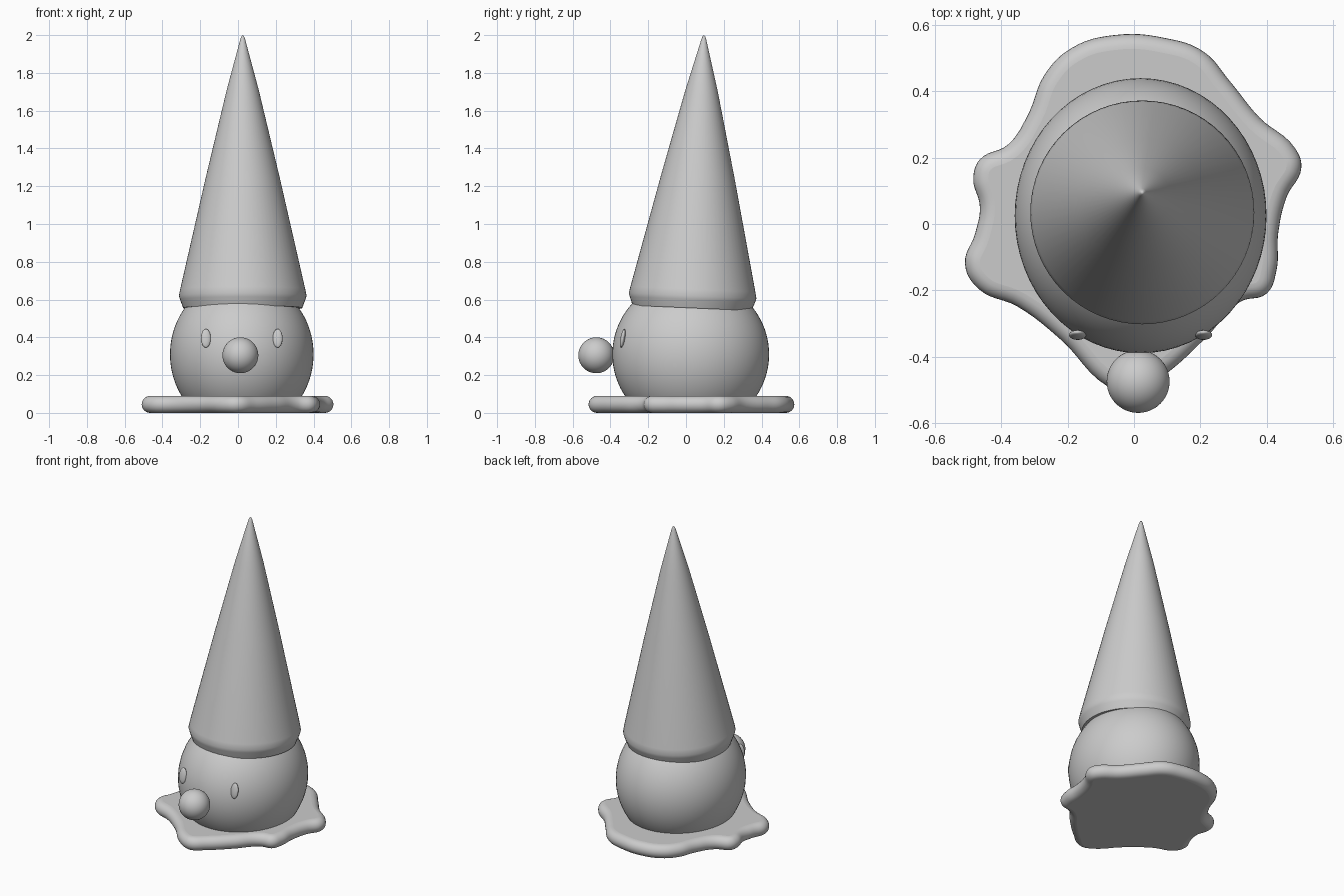
import bpy, bmesh, math
from mathutils import Vector

if "Cube" in bpy.data.objects:
    bpy.data.objects.remove(bpy.data.objects["Cube"])


def ellipsoid(name, loc, radii, rot_x=0, segs=48, rings=32):
    bpy.ops.mesh.primitive_uv_sphere_add(segments=segs, ring_count=rings, radius=1,
                                         location=loc, rotation=(rot_x, 0, 0))
    ob = bpy.context.object
    ob.name = name
    ob.scale = radii
    bpy.ops.object.transform_apply(location=False, rotation=False, scale=True)
    bpy.ops.object.shade_smooth()
    return ob


def lathe(name, profile, loc, rot_x, segs=64):
    # spin a (radius, height) profile around z; zero radius closes the end
    bm = bmesh.new()
    rings = []
    for r, z in profile:
        if r == 0:
            rings.append([bm.verts.new((0, 0, z))] * segs)
        else:
            rings.append([bm.verts.new((r * math.cos(2 * math.pi * i / segs),
                                        r * math.sin(2 * math.pi * i / segs), z))
                          for i in range(segs)])
    for a, b in zip(rings, rings[1:]):
        for i in range(segs):
            j = (i + 1) % segs
            bm.faces.new(list(dict.fromkeys((a[i], a[j], b[j], b[i]))))
    bmesh.ops.recalc_face_normals(bm, faces=bm.faces)
    me = bpy.data.meshes.new(name)
    bm.to_mesh(me)
    bm.free()
    ob = bpy.data.objects.new(name, me)
    bpy.context.collection.objects.link(ob)
    ob.location = loc
    ob.rotation_euler.x = rot_x
    bpy.ops.object.select_all(action='DESELECT')
    ob.select_set(True)
    bpy.context.view_layer.objects.active = ob
    bpy.ops.object.shade_smooth_by_angle(angle=math.radians(40))
    return ob


# round body, flattened underneath where it sits in the base
body = ellipsoid("body", (0.02, 0.025, 0.31), (0.38, 0.415, 0.405), segs=64, rings=48)
for v in body.data.vertices:
    v.co.z = max(v.co.z, -0.27)

# nose and the mirrored pair of eyes
ellipsoid("nose", (0.0125, -0.475, 0.305), (0.095, 0.095, 0.095))
for side, label in ((-1, "left"), (1, "right")):
    ellipsoid("eye_" + label, (0.02 + side * 0.19, -0.335, 0.395),
              (0.026, 0.012, 0.05), rot_x=math.radians(-10), segs=24, rings=16)

# tall pointed hat, leaning slightly backwards
lathe("hat", [(0, -0.065), (0.315, -0.065), (0.332, -0.02), (0.338, 0.0), (0.331, 0.035),
              (0.195, 0.63), (0.085, 1.09), (0.012, 1.362), (0.006, 1.376), (0, 1.381)],
      (0.025, 0.035, 0.62), math.radians(-2.5))

# wavy rounded base slab
outline = [(0.0, -0.515), (0.1, -0.45), (0.22, -0.34), (0.32, -0.235), (0.4, -0.21),
           (0.43, -0.14), (0.435, -0.03), (0.46, 0.08), (0.505, 0.17), (0.485, 0.23),
           (0.38, 0.32), (0.29, 0.43), (0.21, 0.52), (0.1, 0.56), (-0.06, 0.57),
           (-0.19, 0.53), (-0.27, 0.45), (-0.32, 0.33), (-0.38, 0.24), (-0.465, 0.195),
           (-0.485, 0.14), (-0.465, 0.05), (-0.48, -0.03), (-0.51, -0.12), (-0.47, -0.195),
           (-0.35, -0.25), (-0.22, -0.35), (-0.08, -0.49)]
cu = bpy.data.curves.new("base", 'CURVE')
cu.dimensions = '2D'
cu.fill_mode = 'BOTH'
cu.resolution_u = 6
cu.bevel_depth = 0.045
cu.bevel_resolution = 5
cu.offset = -0.045
sp = cu.splines.new('BEZIER')
sp.bezier_points.add(len(outline) - 1)
for p, (x, y) in zip(sp.bezier_points, outline):
    p.co = (x, y, 0)
    p.handle_left_type = p.handle_right_type = 'AUTO'
sp.use_cyclic_u = True
base = bpy.data.objects.new("base", cu)
bpy.context.collection.objects.link(base)
base.location.z = 0.045
bpy.ops.object.select_all(action='DESELECT')
base.select_set(True)
bpy.context.view_layer.objects.active = base
bpy.ops.object.convert(target='MESH')
bpy.ops.object.shade_smooth_by_angle(angle=math.radians(40))
